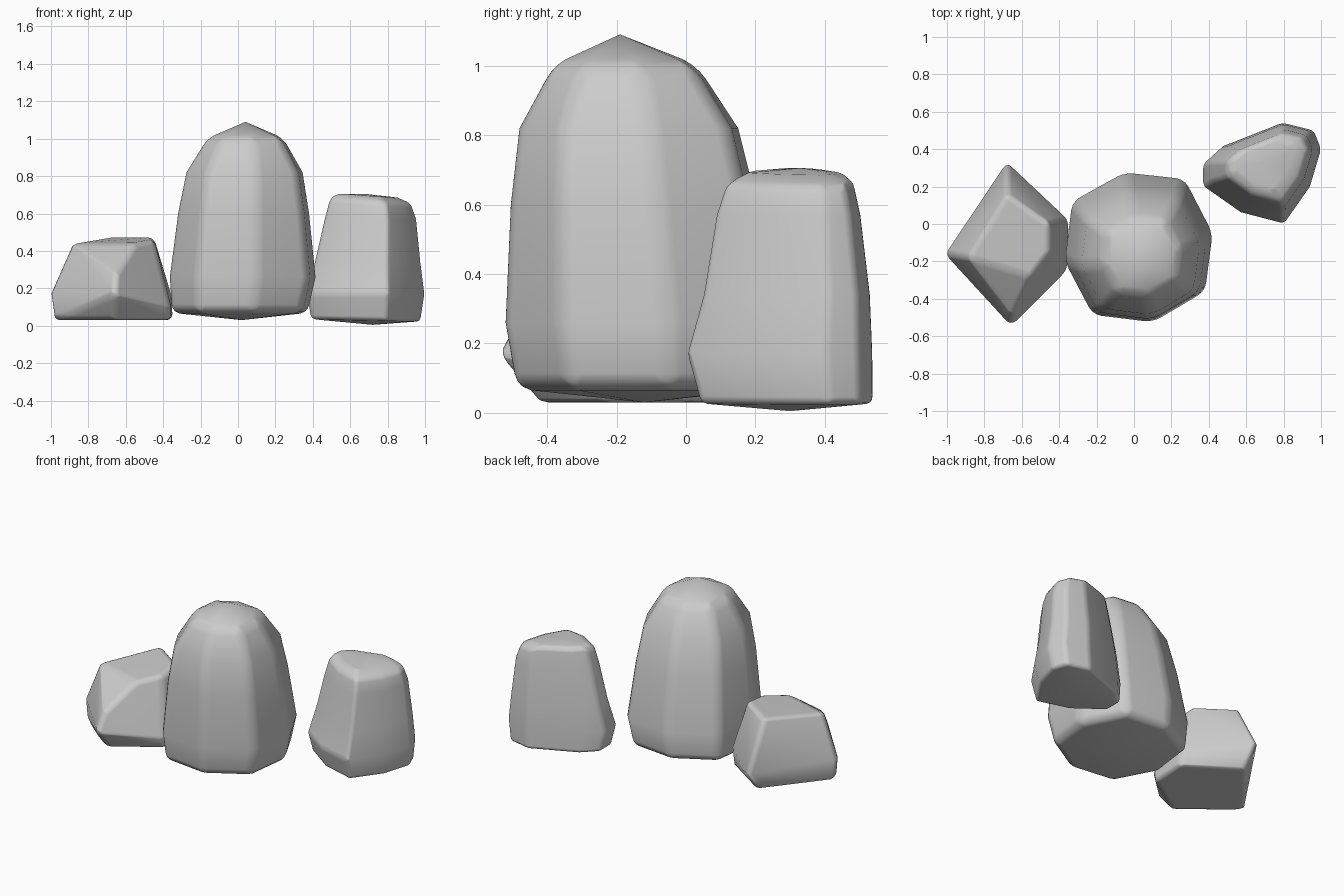
import bpy
import bmesh

cube = bpy.data.objects.get("Cube")
if cube:
    bpy.data.objects.remove(cube, do_unlink=True)

stone = bpy.data.materials.new("stone grey")
stone.use_nodes = True
stone.diffuse_color = (0.6, 0.6, 0.6, 1)
stone.node_tree.nodes["Principled BSDF"].inputs["Base Color"].default_value = (0.6, 0.6, 0.6, 1)


def finish(bm, name, width):
    """Turn a faceted block into a stone with softly worn edges."""
    bmesh.ops.recalc_face_normals(bm, faces=bm.faces)
    mesh = bpy.data.meshes.new(name)
    bm.to_mesh(mesh)
    bm.free()
    mesh.materials.append(stone)
    mesh.polygons.foreach_set("use_smooth", [True] * len(mesh.polygons))
    obj = bpy.data.objects.new(name, mesh)
    bpy.context.collection.objects.link(obj)
    bevel = obj.modifiers.new("worn_edges", "BEVEL")
    bevel.width = width
    bevel.segments = 3
    bevel.limit_method = "ANGLE"
    bevel.angle_limit = 0.5
    obj.modifiers.new("clean_shading", "WEIGHTED_NORMAL").keep_sharp = False


def lofted_stone(name, outline, rings, bottom, top, width):
    """Stack scaled copies of an outline; ring = z, scale, centre x, centre y, x tilt."""
    xs, ys = zip(*outline)
    mx, my = (min(xs) + max(xs)) / 2, (min(ys) + max(ys)) / 2
    bm = bmesh.new()
    loops = []
    for z, s, cx, cy, tilt in rings:
        loops.append([bm.verts.new((cx + (x - mx) * s, cy + (y - my) * s, z + tilt * (x - mx) * s))
                      for x, y in outline])
    n = len(outline)
    for low, high in zip(loops, loops[1:]):
        for i in range(n):
            j = (i + 1) % n
            bm.faces.new((low[i], low[j], high[j], high[i]))
    for loop, tip in ((loops[0], bottom), (loops[-1], top)):
        v = bm.verts.new(tip)
        for i in range(n):
            bm.faces.new((loop[i], loop[(i + 1) % n], v))
    finish(bm, name, width)


# Large middle stone
lofted_stone(
    "large_stone",
    [(-.37, -.2), (-.33, .12), (-.05, .275), (.27, .24),
     (.42, -.05), (.38, -.36), (.1, -.525), (-.22, -.485)],
    [(.07, .93, .01, -.12, 0), (.26, 1, .025, -.125, 0), (.6, .9, .03, -.15, 0),
     (.82, .8, .035, -.165, 0), (1.0, .53, .04, -.175, 0)],
    (.02, -.12, .03), (.04, -.19, 1.09), .045)

# Tall stone at the back left
lofted_stone(
    "tall_stone",
    [(.37, .32), (.47, .41), (.8, .54), (.96, .5), (1.0, .4),
     (.94, .2), (.8, 0), (.57, .06), (.37, .2)],
    [(.03, .93, .685, .29, -.02), (.17, 1, .685, .27, 0), (.34, .9, .695, .29, 0),
     (.57, .78, .71, .295, 0), (.665, .69, .71, .3, -.06), (.695, .52, .69, .315, -.06)],
    (.72, .3, .005), (.68, .33, .705), .03)

# Low angular stone at the front right
bm = bmesh.new()
for p in [(-.89, -.18, .44), (-.68, .16, .475), (-.45, 0, .475), (-.45, -.15, .46), (-.55, -.28, .44),
          (-1.01, -.16, .17), (-.68, .33, .17), (-.35, .02, .15), (-.36, -.25, .1),
          (-.66, -.55, .17), (-.65, -.49, .28),
          (-.99, -.17, .03), (-.68, .22, .03), (-.35, 0, .03), (-.36, -.23, .03), (-.66, -.43, .03)]:
    bm.verts.new(p)
bmesh.ops.convex_hull(bm, input=bm.verts)
bmesh.ops.dissolve_limit(bm, angle_limit=.05, verts=bm.verts, edges=bm.edges)
finish(bm, "low_stone", .03)
